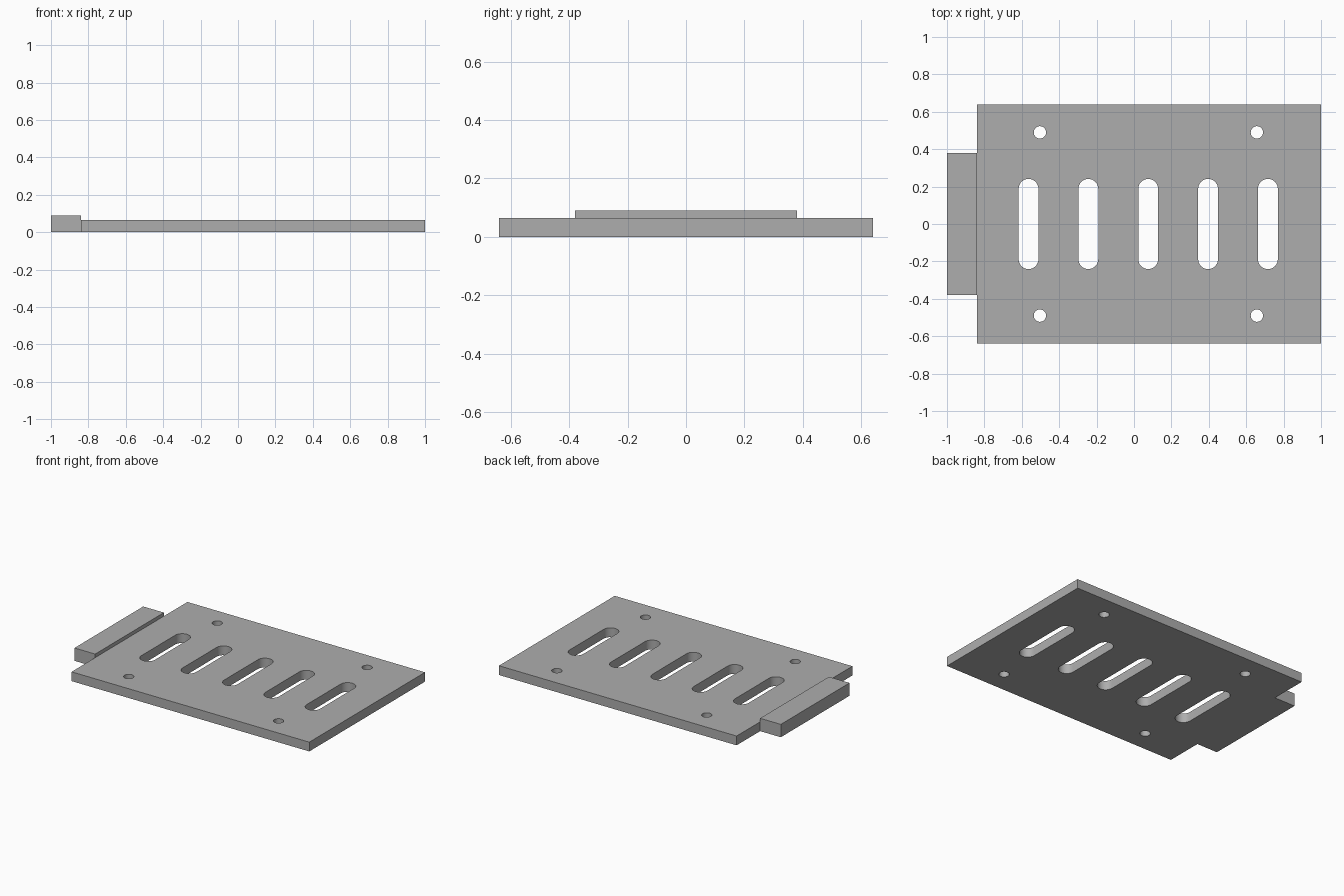
import bpy
import bmesh
from math import sin, cos, pi

cube = bpy.data.objects.get("Cube")
if cube:
    bpy.data.objects.remove(cube, do_unlink=True)

# Plain grey metal
grey = bpy.data.materials.new("grey metal")
grey.use_nodes = True
color = (0.42, 0.42, 0.42, 1)
grey.diffuse_color = color
grey.node_tree.nodes["Principled BSDF"].inputs["Base Color"].default_value = color


def rectangle(x0, x1, half_y):
    return [(x0, -half_y), (x1, -half_y), (x1, half_y), (x0, half_y)]


def slot(x, y, radius, straight=0, steps=16):
    """Outline of a round hole, stretched along y by the straight half length."""
    points = []
    for side in (1, -1):
        start = 0 if side == 1 else pi
        count = steps + 1 if straight else steps
        for i in range(count):
            a = start + pi * i / steps
            points.append((x + radius * cos(a), y + side * straight + radius * sin(a)))
    return points


def extruded_part(name, outlines, height):
    """Fill the first outline, leave the others open, and raise it to a slab."""
    bm = bmesh.new()
    edges = []
    for outline in outlines:
        verts = [bm.verts.new((x, y, 0)) for x, y in outline]
        for i, v in enumerate(verts):
            edges.append(bm.edges.new((v, verts[(i + 1) % len(verts)])))
    bmesh.ops.triangle_fill(bm, edges=edges, use_beauty=True, normal=(0, 0, 1))
    raised = bmesh.ops.extrude_face_region(bm, geom=bm.faces[:], use_keep_orig=True)
    top = [g for g in raised["geom"] if isinstance(g, bmesh.types.BMVert)]
    bmesh.ops.translate(bm, verts=top, vec=(0, 0, height))
    bmesh.ops.recalc_face_normals(bm, faces=bm.faces[:])
    mesh = bpy.data.meshes.new(name)
    bm.to_mesh(mesh)
    bm.free()
    mesh.materials.append(grey)
    part = bpy.data.objects.new(name, mesh)
    bpy.context.collection.objects.link(part)
    bpy.ops.object.select_all(action="DESELECT")
    part.select_set(True)
    bpy.context.view_layer.objects.active = part
    bpy.ops.object.shade_smooth_by_angle(angle=pi / 6)
    return part


# Base plate with a row of vent slots and four screw holes
slots = [slot(-0.564 + 0.32 * i, 0, 0.053, 0.188) for i in range(5)]
holes = [slot(x, y, 0.033) for x in (-0.503, 0.657) for y in (-0.49, 0.49)]
extruded_part("base_plate", [rectangle(-0.84, 1, 0.64)] + slots + holes, 0.065)

# Thicker tab on the right edge
extruded_part("end_tab", [rectangle(-1, -0.84, 0.38)], 0.09)
